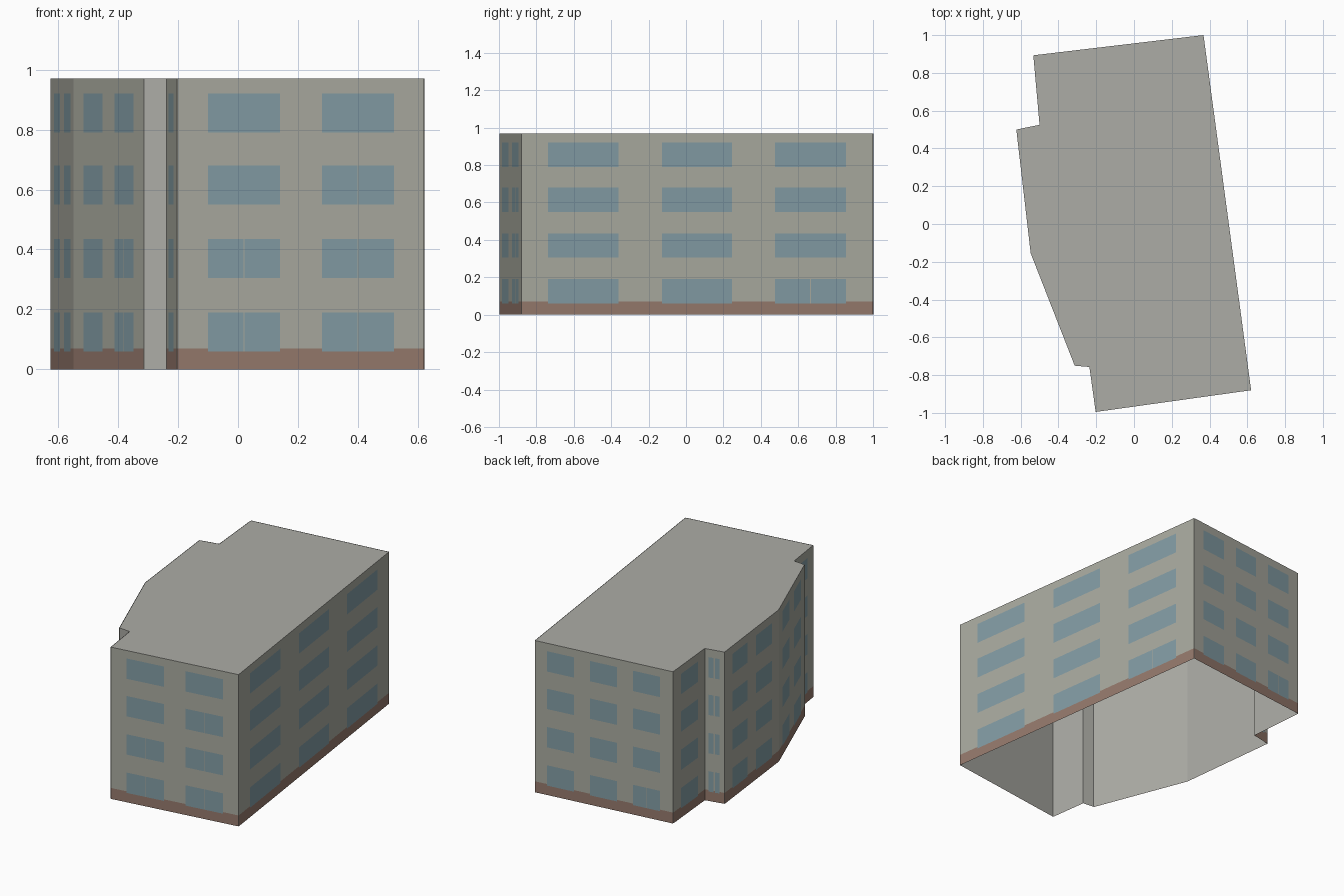
import bpy
import bmesh
from mathutils import Vector

cube = bpy.data.objects.get("Cube")
if cube:
    bpy.data.objects.remove(cube)


def material(name, rgb):
    linear = [(c / 255 / 12.92) if c < 11 else ((c / 255 + 0.055) / 1.055) ** 2.4 for c in rgb]
    mat = bpy.data.materials.new(name)
    mat.use_nodes = True
    mat.diffuse_color = (*linear, 1)
    mat.node_tree.nodes["Principled BSDF"].inputs["Base Color"].default_value = (*linear, 1)
    return mat


GREY = material("roof grey", (172, 172, 166))
WALL = material("wall plaster", (170, 171, 160))
GLASS = material("window blue", (131, 157, 165))
BASE = material("base brown", (150, 122, 109))

HEIGHT, BASE_TOP = 0.97, 0.07
FLOORS = [(0.06, 0.19), (0.305, 0.435), (0.55, 0.68), (0.79, 0.92)]
SKIN = 0.002      # facade skin sits just outside the shell
MULLION = 0.004   # width of the bar between two panes


def add_object(name, bm, mats):
    mesh = bpy.data.meshes.new(name)
    bm.to_mesh(mesh)
    bm.free()
    for m in mats:
        mesh.materials.append(m)
    obj = bpy.data.objects.new(name, mesh)
    bpy.context.collection.objects.link(obj)
    return obj


# Footprint, counter-clockwise from the front left corner
OUTLINE = [Vector(p) for p in [
    (-0.203, -0.995), (0.62, -0.88), (0.368, 1.0), (-0.533, 0.893), (-0.50, 0.525),
    (-0.623, 0.50), (-0.547, -0.155), (-0.314, -0.75), (-0.236, -0.757)]]

# Shell: walls and roof, open underneath
bm = bmesh.new()
low = [bm.verts.new((*p, 0)) for p in OUTLINE]
top = [bm.verts.new((*p, HEIGHT)) for p in OUTLINE]
for i in range(len(OUTLINE)):
    j = (i + 1) % len(OUTLINE)
    bm.faces.new((low[i], low[j], top[j], top[i]))
bm.faces.new(top)
add_object("shell", bm, [GREY])


def facade(name, edge, windows):
    """Skin cut into cells; windows = (start, end, floors with a mullion)."""
    a, b = OUTLINE[edge], OUTLINE[(edge + 1) % len(OUTLINE)]
    length = (b - a).length
    along = (b - a) / length
    out = Vector((along.y, -along.x)) * SKIN
    # Cut lines along the wall, then upwards
    us = {0, length}
    panes = []
    for start, end, split in windows:
        s, e = start * length, end * length
        bar = ((s + e - MULLION) / 2, (s + e + MULLION) / 2)
        panes.append((s, e, bar, split))
        us.update((s, e))
        if split:
            us.update(bar)
    us = sorted(us)
    zs = sorted({0, BASE_TOP, HEIGHT} | {z for f in FLOORS for z in f})

    def cell_material(u, z):
        for s, e, bar, split in panes:
            for floor, (z0, z1) in enumerate(FLOORS):
                if s < u < e and z0 < z < z1:
                    return 0 if floor in split and bar[0] < u < bar[1] else 1
        return 2 if z < BASE_TOP else 0

    bm = bmesh.new()
    grid = [[bm.verts.new((*(a + along * u + out), z)) for z in zs] for u in us]
    for i in range(len(us) - 1):
        for k in range(len(zs) - 1):
            f = bm.faces.new((grid[i][k], grid[i + 1][k], grid[i + 1][k + 1], grid[i][k + 1]))
            f.material_index = cell_material((us[i] + us[i + 1]) / 2, (zs[k] + zs[k + 1]) / 2)
    add_object(name, bm, [WALL, GLASS, BASE])


# Main walls
facade("front_facade", 0, [(0.125, 0.417, (0, 1)), (0.587, 0.878, (0, 1, 2))])
facade("long_facade", 1, [(0.075, 0.276, ()), (0.399, 0.599, ()), (0.721, 0.923, (0,))])
facade("back_facade", 2, [(0.087, 0.283, ()), (0.399, 0.594, ()), (0.71, 0.906, (0,))])
# Stepped side with its projecting bay; the small return by the front stays blank
facade("rear_recess_facade", 3, [(0.25, 0.78, ())])
facade("bay_return_facade", 4, [(0.21, 0.46, ()), (0.52, 0.76, ())])
facade("bay_facade", 5, [(0.14, 0.42, ()), (0.58, 0.87, ())])
facade("slanted_bay_facade", 6, [(0.143, 0.414, ()), (0.586, 0.857, (0, 1))])
facade("front_recess_facade", 8, [(0.21, 0.68, ())])
